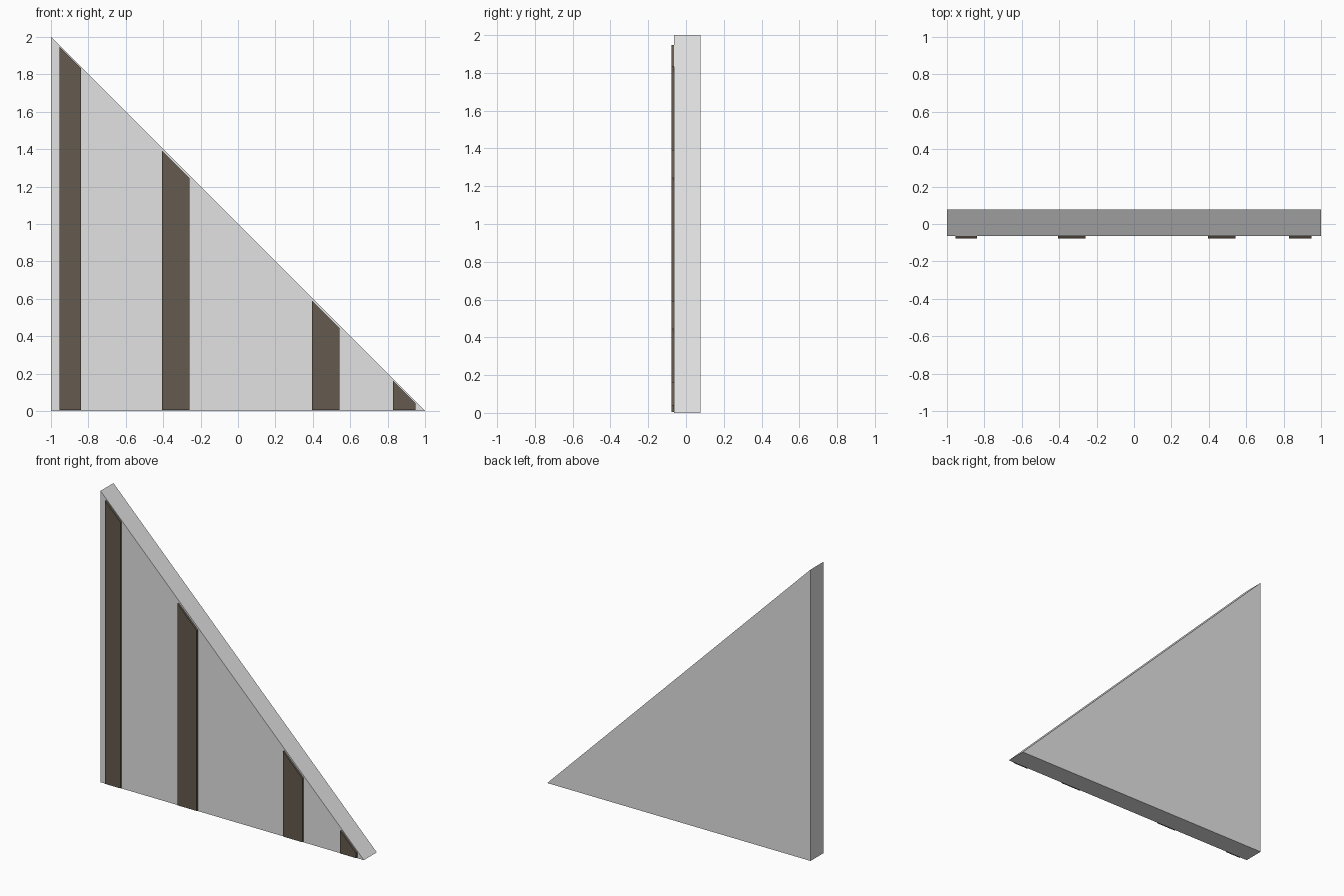
import bpy

if "Cube" in bpy.data.objects:
    bpy.data.objects.remove(bpy.data.objects["Cube"])


def material(name, rgb):
    m = bpy.data.materials.new(name)
    m.diffuse_color = (*rgb, 1)
    m.use_nodes = True
    m.node_tree.nodes["Principled BSDF"].inputs["Base Color"].default_value = m.diffuse_color
    return m


def prism(name, profile, y0, y1, mat):
    """Extrude an (x, z) profile, counter-clockwise from the front, along y."""
    n = len(profile)
    verts = [(x, y, z) for y in (y0, y1) for x, z in profile]
    faces = [tuple(range(n)), tuple(range(2 * n - 1, n - 1, -1))]
    for i in range(n):
        j = (i + 1) % n
        faces.append((j, i, i + n, j + n))
    mesh = bpy.data.meshes.new(name)
    mesh.from_pydata(verts, [], faces)
    mesh.materials.append(mat)
    obj = bpy.data.objects.new(name, mesh)
    bpy.context.collection.objects.link(obj)
    return obj


plaster = material("light_grey_plaster", (0.76, 0.76, 0.76))
timber = material("dark_brown_timber", (0.128, 0.103, 0.077))

BACK, FACE, FRONT = 0.077, -0.063, -0.077

# Triangular wall panel
prism("gable_panel", [(-1, 0), (1, 0), (-1, 2)], FACE, BACK, plaster)

# Upright boards on the front: left x, right x, gap below the slope
boards = [(-0.955, -0.84, 0.007), (-0.405, -0.26, 0.016),
          (0.395, 0.543, 0.014), (0.83, 0.95, 0.01)]
for i, (x0, x1, gap) in enumerate(boards, 1):
    prism(f"upright_board_{i}",
          [(x0, 0.006), (x1, 0.006), (x1, 1 - x1 - gap), (x0, 1 - x0 - gap)],
          FRONT, FACE, timber)
